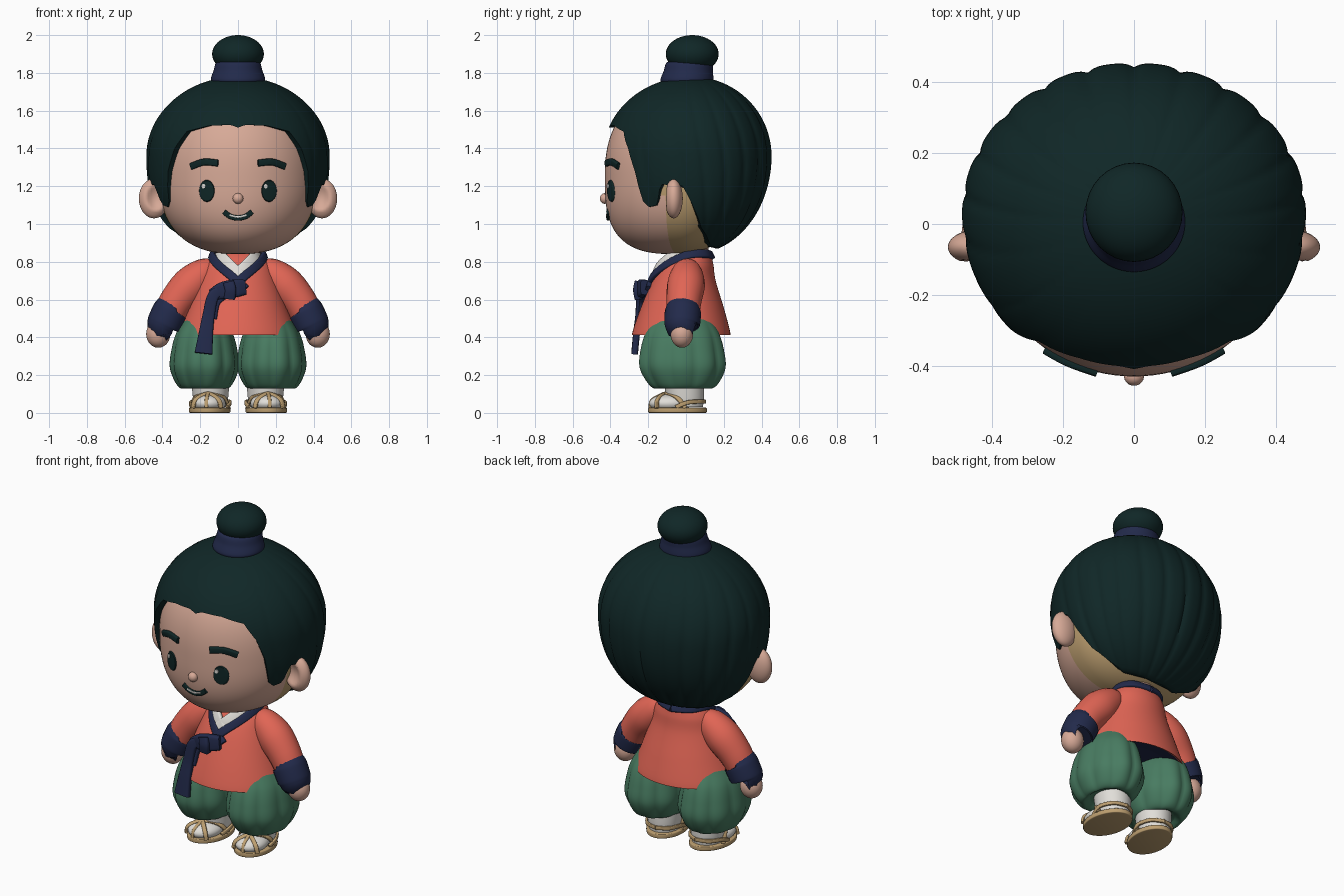
import bpy, bmesh
from math import sin, cos, pi, sqrt, atan2, radians, copysign
from mathutils import Vector

old = bpy.data.objects.get("Cube")
if old:
    bpy.data.objects.remove(old, do_unlink=True)


def material(name, *rgb):
    m = bpy.data.materials.new(name)
    m.use_nodes = True
    m.diffuse_color = (*rgb, 1)
    m.node_tree.nodes["Principled BSDF"].inputs["Base Color"].default_value = (*rgb, 1)
    return m


HAIR = material("dark teal hair", .005, .02, .02)
SKIN = material("skin", .68, .4, .31)
TAN = material("straw tan", .5, .34, .16)
CORAL = material("coral cloth", .75, .13, .09)
NAVY = material("navy cloth", .016, .023, .07)
WHITE = material("white cloth", .75, .73, .69)
GREEN = material("green cloth", .065, .2, .12)


def grid(name, mat, rows, cols, fn, loc=(0, 0, 0), turn=0, second=None, rule=None):
    """Closed skin of rings: fn(u, angle) gives a point, angle 0 faces the front."""
    bm = bmesh.new()
    rings = [[bm.verts.new(fn(i / rows, 2 * pi * j / cols)) for j in range(cols)]
             for i in range(rows + 1)]
    for a, b in zip(rings, rings[1:]):
        for j in range(cols):
            k = (j + 1) % cols
            bm.faces.new((a[j], a[k], b[k], b[j]))
    bm.faces.new(rings[0])
    bm.faces.new(rings[-1])
    bmesh.ops.remove_doubles(bm, verts=bm.verts, dist=1e-5)
    bmesh.ops.recalc_face_normals(bm, faces=bm.faces)
    if rule:
        for f in bm.faces:
            f.material_index = int(rule(f.calc_center_median()))
    me = bpy.data.meshes.new(name)
    bm.to_mesh(me)
    bm.free()
    for m in (mat, second):
        if m:
            me.materials.append(m)
    for p in me.polygons:
        p.use_smooth = True
    me.set_sharp_from_angle(angle=radians(50))
    ob = bpy.data.objects.new(name, me)
    ob.location, ob.rotation_euler.z = loc, turn
    bpy.context.collection.objects.link(ob)
    return ob


def spline(pts, u):
    """Smooth interpolation through tuples of any length."""
    x = u * (len(pts) - 1)
    i = min(int(x), len(pts) - 2)
    t = x - i
    quad = zip(pts[max(i - 1, 0)], pts[i], pts[i + 1], pts[min(i + 2, len(pts) - 1)])
    return [b + t * (c - a + t * (2 * a - 5 * b + 4 * c - d + t * (3 * b - a - 3 * c + d))) / 2
            for a, b, c, d in quad]


def ball(name, mat, c, r, **kw):
    return grid(name, mat, 24, 32, lambda u, a: (
        c[0] + r[0] * sin(pi * u) * sin(a), c[1] - r[1] * sin(pi * u) * cos(a),
        c[2] + r[2] * cos(pi * u)), **kw)


def lathe(name, mat, prof, x=0, pleat=0, lobes=10, **kw):
    """Profile rows are z, x radius, y radius, y centre."""
    def fn(u, a):
        z, rx, ry, cy = spline(prof, u)
        k = 1 - pleat * sin(pi * u) * (1 - abs(sin(lobes * a / 2)))
        return x + rx * k * sin(a), cy - ry * k * cos(a), z
    return grid(name, mat, 8 * len(prof), 80, fn, **kw)


def sweep(name, mat, pts, w, t, normal=lambda p: Vector((0, -1, 0)), power=.5, **kw):
    """Band along a path; w and t are half width and half thickness."""
    rows = [(*p[:3], p[3] if len(p) > 3 else w, p[3] if t is None else t) for p in pts]

    def fn(u, a):
        x, y, z, hw, ht = spline(rows, u)
        p = Vector((x, y, z))
        along = (Vector(spline(rows, min(u + .01, 1))[:3])
                 - Vector(spline(rows, max(u - .01, 0))[:3])).normalized()
        side = along.cross(normal(p)).normalized()
        out = side.cross(along)
        c, s = cos(a), sin(a)
        return (p + side * hw * copysign(abs(c) ** power, c)
                + out * ht * copysign(abs(s) ** power, s))
    return grid(name, mat, 8 * (len(pts) - 1), 20, fn, **kw)


# Head: rounded jaw, straw coloured nape
def dome(c, n):
    return max(0, 1 - abs(c) ** n) ** (1 / n)


def head_scale(z):
    c = (z - 1.25) / (.45 if z > 1.25 else .41)
    return .42 * dome(c, 2.4), dome(c, 2.4 if c > 0 else 3)


def head_point(u, a):
    c = cos(pi * u)
    z = 1.25 + c * (.45 if c > 0 else .41)
    sx, sy = head_scale(z)
    depth = .4 if cos(a) > 0 else .33
    return sx * sin(a), -.03 - depth * (sy if cos(a) > 0 else dome(c, 2.2)) * cos(a), z


def face_y(x, z):
    sx, sy = head_scale(z)
    return -.03 - .4 * sy * sqrt(max(0, 1 - (x / sx) ** 2))


grid("head", SKIN, 64, 96, head_point, second=TAN,
     rule=lambda p: atan2(abs(p.x) / .42, -(p.y + .03) / .4) > 1.34 and p.z < 1.4)
lathe("neck", SKIN, [(.78, .1, .09, .03), (.9, .1, .09, .03)])

# Hair: cap with a shaped hairline, sideburns and combed grooves at the back
HAIRLINE = [(0, 1.51), (5, 1.525), (20, 1.52), (36, 1.49), (44, 1.4), (50, 1.28), (54, 1.12),
            (58, 1.09), (65, 1.1), (69, 1.21), (84, 1.2), (92, 1.08), (100, .98), (112, .92),
            (125, .88), (180, .87)]


def hairline(a):
    d = abs((a * 180 / pi + 180) % 360 - 180)
    for (d0, z0), (d1, z1) in zip(HAIRLINE, HAIRLINE[1:]):
        if d <= d1 + 1e-6:
            return z0 + (z1 - z0) * (d - d0) / (d1 - d0)
    return HAIRLINE[-1][1]


def hair_point(u, a):
    tuck = .9 if u > .99 else 1
    u = min(u / .98, 1)
    drop = hairline(a) - 1.36
    end = Vector((drop / (.42 if drop > 0 else .52), 1)).x
    theta = u * atan2(sqrt(1 - end * end), end)
    c = cos(theta)
    r = dome(c, 2 if c > 0 else 2.4)
    back = (1 - cos(a)) / 2
    groove = 1 - abs(sin(9 * (a - .45 * sin(a) * u)))
    r *= tuck * (1 - .04 * back * sqrt(u) * groove ** 2)
    ry = .47 if cos(a) > 0 else .425 * (1 if c > 0 else dome(c, 2) / max(dome(c, 2.4), .01))
    return .485 * r * sin(a), .03 - ry * r * cos(a), 1.36 + c * (.42 if c > 0 else .52)


grid("hair", HAIR, 50, 180, hair_point)
lathe("topknot_band", NAVY, [(1.74, .13, .13, .005), (1.765, .144, .14, .005),
                             (1.81, .13, .13, .012), (1.855, .115, .12, .018),
                             (1.86, .08, .08, .018)])
ball("topknot", HAIR, (0, .033, 1.9), (.137, .14, .1))

# Face
def face_disc(name, mat, x, z, rx, rz, lift):
    def fn(u, a):
        px, pz = x + rx * u * sin(a), z + rz * u * cos(a)
        return px, face_y(px, pz) - lift + (.012 if u > .95 else 0), pz
    grid(name, mat, 10, 28, fn)


def face_band(name, mat, pts, w, t, lift):
    sweep(name, mat, [(x, face_y(x, z) - lift, z) for x, z in pts], w, t)


for s, side in ((1, "left"), (-1, "right")):
    face_disc(side + "_eye", HAIR, s * .165, 1.175, .042, .06, .008)
    face_disc(side + "_eye_glint", WHITE, s * .165 - .018, 1.2, .011, .013, .013)
    face_band(side + "_brow", HAIR, [(s * .105, 1.322), (s * .18, 1.328), (s * .248, 1.305)],
              .018, .012, .004)

    # Ear with a hollow on its front
    ear = ball(side + "_ear", SKIN, (s * .445, -.065, 1.135), (.08, .048, .105))
    for v in ear.data.vertices:
        d = sqrt(((v.co.x - s * .435) / .05) ** 2 + ((v.co.z - 1.14) / .068) ** 2)
        if v.co.y < -.065 and d < 1:
            v.co.y += .035 * (1 - d * d)

face_band("mouth", HAIR, [(-.075, 1.065), (-.04, 1.04), (0, 1.032), (.04, 1.04), (.075, 1.065)],
          .014, .008, .004)
face_band("teeth", WHITE, [(-.045, 1.047), (0, 1.037), (.045, 1.047)], .005, .004, .01)
ball("nose", SKIN, (0, -.43, 1.135), (.028, .026, .028))

# Jacket
lathe("jacket", CORAL, [(.435, .2, .17, -.025), (.42, .297, .247, -.025), (.422, .31, .26, -.025),
                        (.55, .262, .222, -.02), (.7, .205, .167, -.01), (.79, .172, .132, .012),
                        (.845, .12, .095, .03), (.85, .05, .05, .03)],
      second=NAVY, rule=lambda p: p.z < .436 and abs(p.x / .296) ** 2 + ((p.y + .025) / .246) ** 2 < 1)


def outward(p):
    return Vector((p.x, p.y - .02, .06))


for s, side in ((1, "left"), (-1, "right")):
    sweep(side + "_undercollar", WHITE, [(s * .1, .0, .85), (s * .085, -.08, .825),
          (s * .035, -.145, .775), (s * -.03, -.175, .715)], .028, .014, outward)
    sweep(side + "_collar", NAVY, [(0, .135, .835), (s * .1, .1, .842), (s * .14, .01, .835),
          (s * .105, -.1, .785), (s * .03, -.178, .72), (s * -.04, -.202, .655)],
          .023, .013, outward)
    sweep(side + "_sleeve", CORAL, [(s * .13, .01, .765, .06), (s * .18, .005, .735, .085),
          (s * .25, 0, .675, .1), (s * .32, -.01, .595, .093), (s * .37, -.018, .51, .085)],
          0, None, power=1)
    sweep(side + "_cuff", NAVY, [(s * .352, -.015, .545, .088), (s * .358, -.016, .535, .096),
          (s * .39, -.02, .468, .094), (s * .394, -.02, .458, .084)], 0, None, power=1)
    ball(side + "_hand", SKIN, (s * .422, -.022, .418), (.064, .06, .073))

# Sash knot and ribbons
sweep("sash_loop", NAVY, [(-.14, -.225, .625, .03), (-.08, -.24, .648, .045),
                          (-.01, -.235, .66, .047), (.035, -.22, .665, .04)], .04, .022)
sweep("sash_knot", NAVY, [(-.05, -.25, .69), (-.04, -.258, .65), (-.045, -.25, .605)], .03, .022)
sweep("sash_tail", NAVY, [(-.07, -.235, .655, .025), (-.13, -.245, .62, .03),
                          (-.155, -.25, .52, .032), (-.17, -.262, .42, .038),
                          (-.182, -.272, .315, .048)], .03, .018)
sweep("sash_short_tail", NAVY, [(-.06, -.23, .64), (-.12, -.232, .59), (-.14, -.24, .5)], .028, .014)

# Trousers, socks and sandals
for s, side in ((1, "left"), (-1, "right")):
    lathe(side + "_trouser", GREEN, [(.15, .09, .1, -.015), (.128, .12, .15, -.015),
          (.16, .153, .195, -.015), (.24, .183, .235, -.018), (.33, .175, .228, -.02),
          (.42, .15, .2, -.02), (.5, .1, .15, -.02)], x=s * .178, pleat=.07)
    place = dict(loc=(s * .15, -.045, 0), turn=s * .12)
    lathe(side + "_sock", WHITE, [(.03, .085, .095, .04), (.08, .093, .1, .04),
                                  (.15, .1, .105, .035)], **place)
    ball(side + "_foot", WHITE, (0, -.04, .05), (.09, .112, .05), **place)
    lathe(side + "_sole", TAN, [(0, .1, .146, 0), (.004, .108, .155, 0), (.024, .108, .155, 0),
                                (.028, .1, .148, 0)], **place)
    for k, way in ((1, "outer"), (-1, "inner")):
        sweep(f"{side}_{way}_strap", TAN, [(k * .1, .03, .025), (k * .075, -.015, .085),
              (0, -.07, .102), (k * -.06, -.115, .07), (k * -.075, -.12, .025)],
              .012, .008, lambda p: Vector((p.x, p.y, p.z)), **place)
        sweep(f"{side}_{way}_heel_strap", TAN, [(k * .095, -.02, .03), (k * .105, .04, .055),
              (k * .07, .115, .06), (0, .145, .06)], .011, .007,
              lambda p: Vector((p.x, p.y - .03, 0)), **place)
    sweep(side + "_toe_strap", TAN, [(0, -.148, .026), (0, -.135, .07), (0, -.07, .104)],
          .01, .008, lambda p: Vector((0, -.3, 1)), **place)
